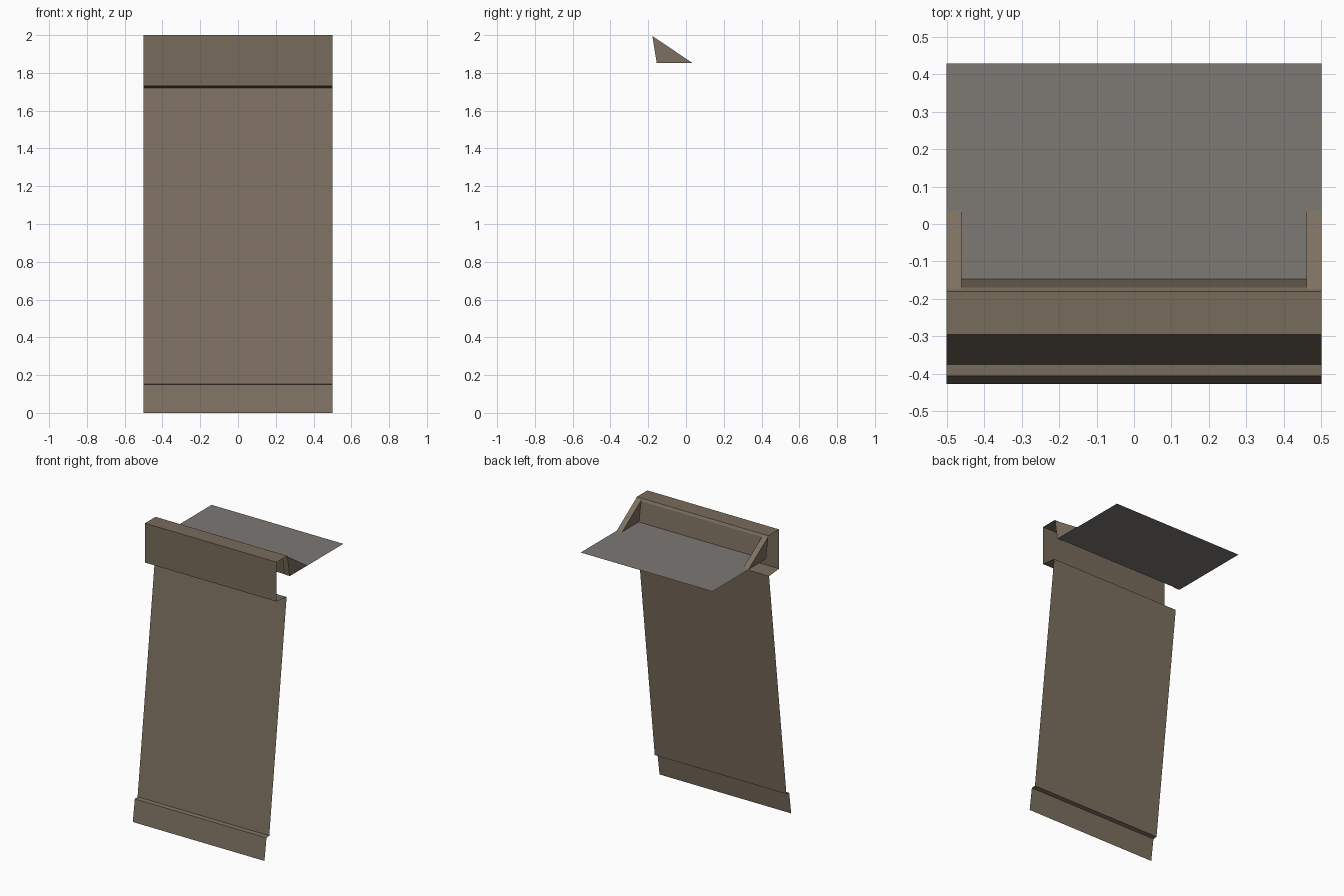
import bpy, bmesh

if "Cube" in bpy.data.objects:
    bpy.data.objects.remove(bpy.data.objects["Cube"])


def material(name, rgb):
    m = bpy.data.materials.new(name)
    m.diffuse_color = (*rgb, 1.0)
    m.use_nodes = True
    m.node_tree.nodes["Principled BSDF"].inputs["Base Color"].default_value = m.diffuse_color
    return m


wall_brown = material("wall brown", (0.205, 0.162, 0.118))
trim_brown = material("trim brown", (0.185, 0.150, 0.106))
ledge_grey = material("ledge grey", (0.205, 0.188, 0.175))


def finish(name, bm, mat):
    mesh = bpy.data.meshes.new(name)
    bm.to_mesh(mesh)
    bm.free()
    mesh.materials.append(mat)
    ob = bpy.data.objects.new(name, mesh)
    bpy.context.collection.objects.link(ob)
    return ob


def sheet(name, profile, mat):
    """Open (y, z) profile swept across the full width, ordered for outward normals."""
    bm = bmesh.new()
    rows = [[bm.verts.new((x, y, z)) for x in (-0.5, 0.5)] for y, z in profile]
    for a, b in zip(rows, rows[1:]):
        bm.faces.new((a[0], a[1], b[1], b[0]))
    return finish(name, bm, mat)


def prism(name, profile, x0, x1, mat):
    """Closed (y, z) outline extruded along x."""
    bm = bmesh.new()
    face = bm.faces.new([bm.verts.new((x0, y, z)) for y, z in profile])
    ext = bmesh.ops.extrude_face_region(bm, geom=[face])
    moved = [v for v in ext["geom"] if isinstance(v, bmesh.types.BMVert)]
    bmesh.ops.translate(bm, verts=moved, vec=(x1 - x0, 0, 0))
    bmesh.ops.recalc_face_normals(bm, faces=bm.faces)
    return finish(name, bm, mat)


# Leaning wall: skirting, small step, and the main panel
sheet("leaning_wall", [(-0.427, 0), (-0.405, 0.15), (-0.375, 0.153),
                       (-0.187, 1.72)], wall_brown)

# Overhanging header: underside, front, flat top, bevel and sloping back
sheet("header", [(-0.187, 1.72), (-0.295, 1.73), (-0.295, 2.0), (-0.18, 2.0),
                 (-0.169, 1.985), (-0.147, 1.85)], trim_brown)

# Flat ledge behind the header
sheet("ledge", [(-0.147, 1.85), (0.428, 1.85)], ledge_grey)

# Triangular brackets at both ends
for side, x0, x1 in (("left", -0.5, -0.46), ("right", 0.46, 0.5)):
    prism(side + "_bracket", [(-0.178, 1.995), (-0.155, 1.852), (0.035, 1.852)],
          x0, x1, wall_brown)
